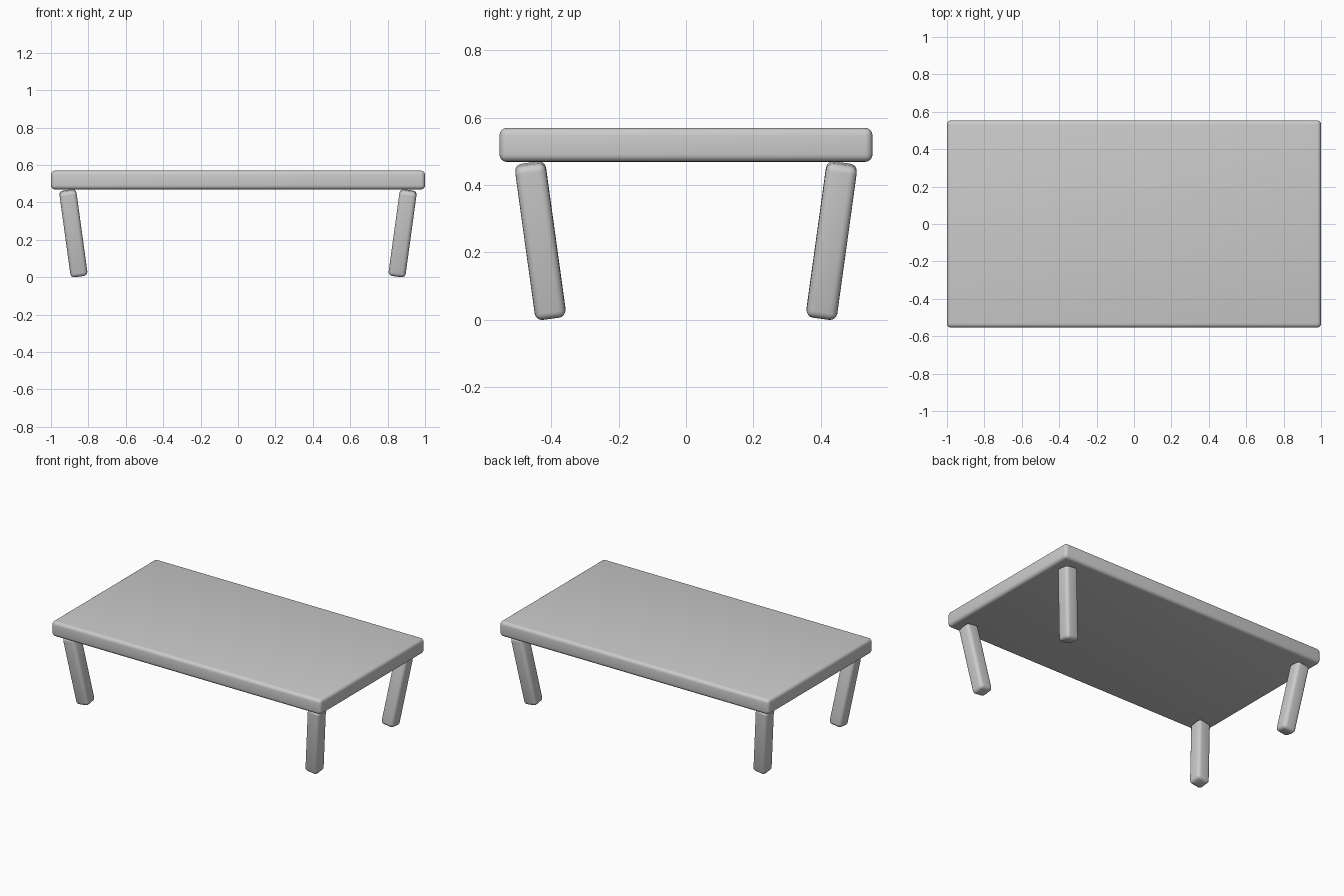
import bpy
from math import radians

if "Cube" in bpy.data.objects:
    bpy.data.objects.remove(bpy.data.objects["Cube"])


def rounded_box(name, size, loc, bevel, rot=(0, 0, 0)):
    bpy.ops.mesh.primitive_cube_add(size=1, location=loc)
    ob = bpy.context.object
    ob.name = name
    ob.scale = size
    bpy.ops.object.transform_apply(location=False, rotation=False, scale=True)
    ob.rotation_euler = rot
    mod = ob.modifiers.new("Rounded edges", "BEVEL")
    mod.width = bevel
    mod.segments = 4
    bpy.ops.object.modifier_apply(modifier=mod.name)
    bpy.ops.object.shade_smooth_by_angle(angle=radians(35))
    return ob


# Tabletop slab
rounded_box("tabletop", (2.0, 1.108, 0.101), (0, 0, 0.5195), 0.022)

# Four legs, leaning inward toward the floor
lean = radians(7.8)
for sx, side in ((-1, "left"), (1, "right")):
    for sy, end in ((-1, "front"), (1, "back")):
        rounded_box(f"{end}_{side}_leg", (0.092, 0.092, 0.466),
                    (sx * 0.88, sy * 0.4325, 0.235), 0.022,
                    (-sy * lean, sx * lean, 0))
